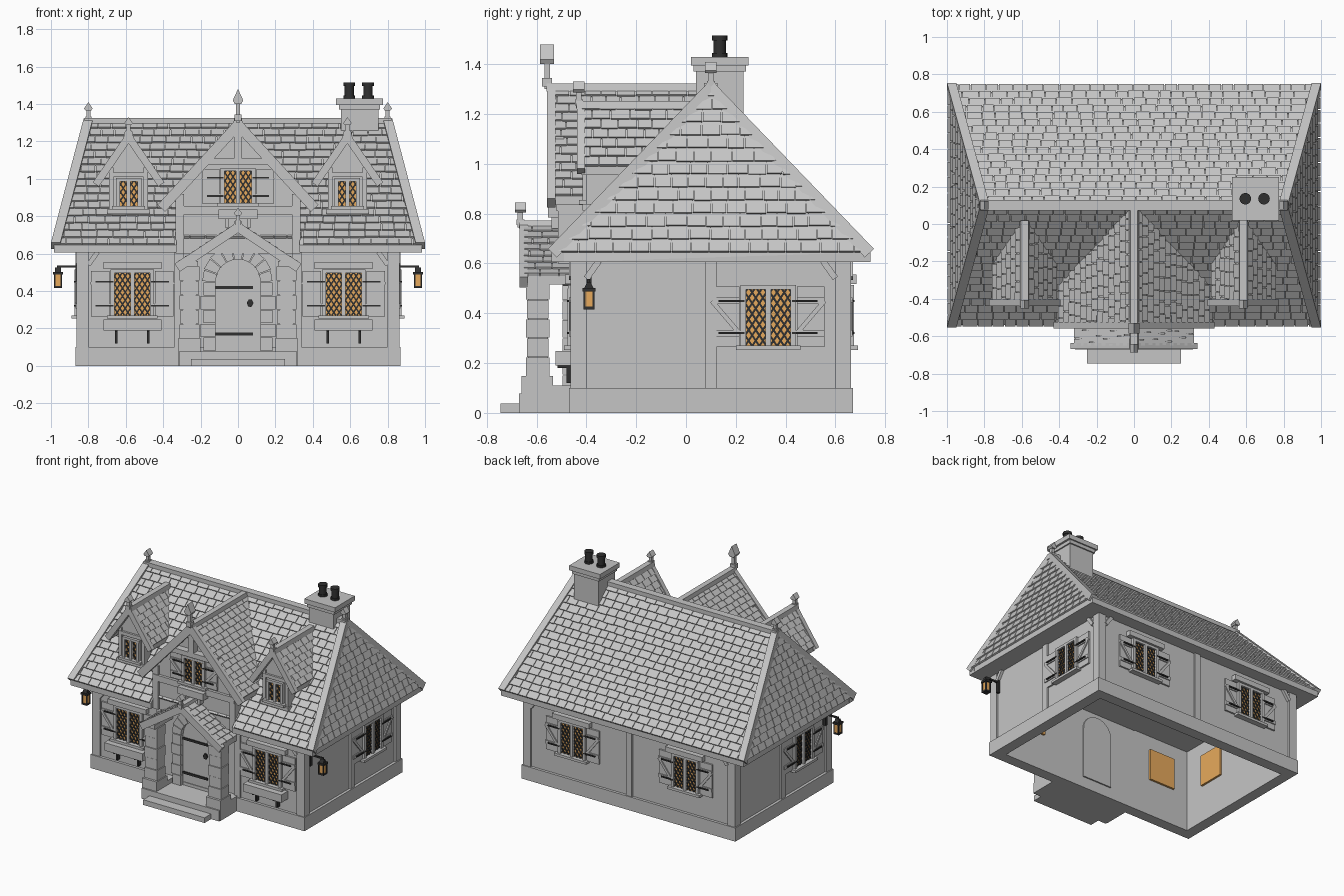
import bpy, bmesh, math, random
from mathutils import Matrix, Vector

random.seed(4)
if "Cube" in bpy.data.objects:
    bpy.data.objects.remove(bpy.data.objects["Cube"])

STONE, GLASS, IRON = 0, 1, 2
I = Matrix.Identity(4)


def material(name, rgb):
    m = bpy.data.materials.new(name)
    m.use_nodes = True
    m.diffuse_color = (*rgb, 1)
    m.node_tree.nodes["Principled BSDF"].inputs["Base Color"].default_value = (*rgb, 1)
    return m


MATS = [material("pale_grey", (0.56, 0.56, 0.56)),
        material("amber_glass", (0.82, 0.41, 0.11)),
        material("dark_iron", (0.03, 0.03, 0.03))]


class Part:
    """Collects prisms, boxes and beams into one named object."""

    def __init__(self, name, M=I):
        self.name, self.M, self.bm = name, M, bmesh.new()

    def prism(self, pts, y0, y1, mat=STONE, M=None):
        M = M or self.M
        a, b = [[self.bm.verts.new(M @ Vector((x, y, z))) for x, z in pts] for y in (y0, y1)]
        n = len(pts)
        faces = [a, b[::-1]] + [[a[i], b[i], b[(i + 1) % n], a[(i + 1) % n]] for i in range(n)]
        for f in faces:
            self.bm.faces.new(f).material_index = mat

    def box(self, x0, x1, y0, y1, z0, z1, mat=STONE, M=None):
        self.prism([(x0, z0), (x1, z0), (x1, z1), (x0, z1)], y0, y1, mat, M)

    def beam(self, p, q, w, y0, y1, mat=STONE):
        p, q = Vector(p), Vector(q)
        d = (q - p).normalized() * w / 2
        s = Vector((-d.y, d.x))
        self.prism([p - s, q - s, q + s, p + s], y0, y1, mat)

    def hull(self, pts):
        vs = [self.bm.verts.new(p) for p in pts]
        bmesh.ops.convex_hull(self.bm, input=vs)

    def fix(self):
        bmesh.ops.recalc_face_normals(self.bm, faces=self.bm.faces[:])

    def done(self, fix=True):
        if fix:
            self.fix()
        me = bpy.data.meshes.new(self.name)
        self.bm.to_mesh(me)
        self.bm.free()
        for m in MATS:
            me.materials.append(m)
        ob = bpy.data.objects.new(self.name, me)
        bpy.context.collection.objects.link(ob)
        return ob


def frame(origin, u, v):
    """Local x along u, local z along v, local -y out of the surface."""
    u, v = Vector(u).normalized(), Vector(v).normalized()
    M = Matrix((u, v.cross(u), v)).transposed().to_4x4()
    M.translation = origin
    return M


def shingles(name, M, poly, row=0.054, width=0.075, skip=lambda u, v: False):
    p = Part(name, M)
    us, vs = [q[0] for q in poly], [q[1] for q in poly]
    v, r = min(vs), 0
    while v < max(vs):
        u = min(us) - width * (0.5 if r % 2 else 0)
        while u < max(us):
            w = width * random.uniform(0.8, 1.2)
            if not skip(u + w / 2, v):
                T = M @ Matrix.Translation((u, 0, v)) @ Matrix.Rotation(-0.16, 4, 'X')
                drop = random.uniform(0, 0.005)
                p.box(0.002, w - 0.002, -0.012, 0.002, -drop if r else 0, row * 1.03, STONE, T)
            u += w
        v, r = v + row, r + 1
    p.fix()
    for (a, b), (c, d) in zip(poly, poly[1:] + poly[:1]):
        bmesh.ops.bisect_plane(p.bm, geom=p.bm.verts[:] + p.bm.edges[:] + p.bm.faces[:],
                               plane_co=M @ Vector((a, 0, b)),
                               plane_no=M.to_3x3() @ Vector((d - b, 0, a - c)), clear_outer=True)
    p.done(False)


def finial(name, x, y, z, h):
    p = Part(name, Matrix.Translation((x, y, z)))
    w = 0.017 + h * 0.07
    p.box(-0.011, 0.011, -0.011, 0.011, -0.02, h * 0.6)
    p.box(-w * 0.7, w * 0.7, -w * 0.7, w * 0.7, -0.01, h * 0.15)
    p.prism([(-w * 0.6, h * 0.5), (w * 0.6, h * 0.5), (w, h * 0.62), (0, h), (-w, h * 0.62)], -w, w)
    p.done()


def window(name, M, u, z0, z1, w, shutter=0, lintel=0, planter=False, deep=0.075):
    p = Part(name, M @ Matrix.Translation((u, 0, 0)))
    h, half = z1 - z0, w / 2
    p.box(-half, half, -0.006, deep, z0, z1, GLASS)
    # diamond leading in both casements
    pw, k = half - 0.012, 1.5
    for x0 in (-half + 0.006, 0.006):
        c = -k * pw
        while c < h:
            a, b = max(0, -c / k), min(pw, (h - c) / k)
            if b - a > 0.004:
                for f in (lambda t: x0 + t, lambda t: x0 + pw - t):
                    p.beam((f(a), z0 + k * a + c), (f(b), z0 + k * b + c), 0.008, -0.012, -0.005, IRON)
            c += 0.043
    for x in (-half, 0, half):
        p.box(x - 0.011, x + 0.011, -0.025, 0.01, z0, z1)
    p.box(-half - 0.011, half + 0.011, -0.024, 0.01, z1 - 0.004, z1 + 0.014)
    p.box(-half - 0.03, half + 0.03, -0.04, 0.01, z0 - 0.018, z0)
    if lintel:
        p.box(-lintel, lintel, -0.035, 0.01, z1 + 0.018, z1 + 0.055)
    for s in (-1, 1) if shutter else ():
        a, b = half + 0.016, half + 0.016 + shutter
        p.box(min(s * a, s * b), max(s * a, s * b), -0.012, 0.005, z0 - 0.005, z1 + 0.008)
        lo, hi = z0 + h * 0.22, z0 + h * 0.78
        p.beam((s * a, lo), (s * b, hi), 0.018, -0.02, -0.01)
        for z in (lo, hi):
            p.box(min(s * a, s * b), max(s * a, s * b), -0.019, -0.01, z - 0.013, z + 0.013)
            p.beam((s * (half - 0.005), z), (s * (a + shutter * 0.75), z), 0.009, -0.027, -0.017, IRON)
    if planter:
        p.box(-0.155, 0.155, -0.075, 0, z0 - 0.08, z0 - 0.022)
        for x in (-0.085, 0.085):
            p.box(x - 0.007, x + 0.007, -0.03, 0, z0 - 0.15, z0 - 0.08, IRON)
            p.box(x - 0.007, x + 0.007, -0.065, 0, z0 - 0.09, z0 - 0.075, IRON)
    p.done()


def gable_roof(name, cx, half, apex, eave, y0, y1, board):
    """Pitched roof running back from y0, with shingles, bargeboards and ridge."""
    p = Part(name, Matrix.Translation((cx, 0, 0)))
    t, rise = 0.035, apex - eave
    p.prism([(0, apex), (half, eave), (half, eave - t), (0, apex - t), (-half, eave - t), (-half, eave)], y0, y1)
    L = math.hypot(half, rise)
    for s in (-1, 1):
        p.beam((0, apex - board * 0.4), (s * (half + 0.01), eave - board * 0.5), board, y0 - 0.018, y0 + 0.015)
        M = frame((cx + s * half, 0, eave), (0, s, 0), (-s * half, 0, rise))
        a, b = sorted((s * y0, s * y1))
        shingles(name + "_shingles", M, [(a, 0), (b, 0), (b, L), (a, L)], 0.045, 0.07)
    p.prism([(-0.027, apex - 0.02), (0.027, apex - 0.02), (0.02, apex + 0.012), (-0.02, apex + 0.012)], y0 - 0.02, y1)
    p.done()


# Walls: front, left, back, right, each with local -y facing out
CY = 0.1
walls = {}
for name, ang, out, half in (("front", 0, 0.55, 0.85), ("left", 90, 0.85, 0.55),
                             ("back", 180, 0.55, 0.85), ("right", -90, 0.85, 0.55)):
    M = Matrix.Translation((0, CY, 0)) @ Matrix.Rotation(math.radians(ang), 4, 'Z') @ Matrix.Translation((0, -out, 0))
    walls[name] = M
    p = Part(name + "_wall", M)
    p.box(-half, half, 0, 0.06, 0.05, 0.63)
    p.box(-half - 0.02, half + 0.02, -0.02, 0.06, 0, 0.1)
    for s in (-1, 1):
        p.box(*sorted((s * (half - 0.05), s * (half + 0.013))), -0.013, 0.03, 0.1, 0.63)
        p.beam((s * (half - 0.05), 0.54), (s * (half - 0.1), 0.61), 0.025, -0.02, 0.01)
        if name == "front":
            p.box(*sorted((s * 0.29, s * 0.34)), -0.013, 0.01, 0.1, 0.63)
    if name != "front":
        p.box(-0.023, 0.023, -0.013, 0.01, 0.1, 0.63)
    p.done()

for s in (-1, 1):
    window("front_window", walls["front"], s * 0.565, 0.27, 0.5, 0.21, 0.1, 0.155, True)
    window("back_window", walls["back"], s * 0.46, 0.27, 0.5, 0.2, 0.1, 0.15)
for side, u in (("left", -0.49), ("right", 0.49)):
    window(side + "_window", walls[side], 0.23, 0.27, 0.5, 0.2, 0.11)
    # Wall lantern on its bracket
    p = Part(side + "_lantern", walls[side] @ Matrix.Translation((u, -0.112, 0)))
    p.box(-0.018, 0.018, -0.018, 0.018, 0.425, 0.49, GLASS)
    for a in (-0.018, 0.018):
        for b in (-0.018, 0.018):
            p.box(a - 0.004, a + 0.004, b - 0.004, b + 0.004, 0.42, 0.49, IRON)
    p.box(-0.022, 0.022, -0.022, 0.022, 0.415, 0.427, IRON)
    p.box(-0.026, 0.026, -0.026, 0.026, 0.488, 0.502, IRON)
    p.prism([(-0.018, 0.502), (0.018, 0.502), (0.007, 0.525), (-0.007, 0.525)], -0.016, 0.016, IRON)
    p.box(-0.005, 0.005, -0.005, 0.1, 0.525, 0.537, IRON)
    p.box(-0.01, 0.01, 0.092, 0.112, 0.45, 0.545, IRON)
    p.done()

# Main hipped roof
EZ, RZ, RUN = 0.645, 1.31, 0.64
L = math.hypot(RUN, RZ - EZ)
p = Part("main_roof")
p.hull([(s * x, y, z) for s in (-1, 1) for x, y, z in
        ((0.985, 0.74, 0.605), (0.985, 0.74, EZ), (0.985, -0.5, 0.605), (0.975, -0.5, 0.685), (0.815, CY, RZ))])
turn = Matrix.Rotation(math.pi / 2, 4, 'Z')
for a, b in ((0.33, 0.985), (-0.985, -0.33)):
    p.prism([(-0.54, 0.605), (-0.54, EZ), (-0.49, 0.696), (-0.49, 0.605)], a, b, STONE, turn)
p.box(-0.82, 0.82, CY - 0.027, CY + 0.027, 1.295, 1.325)
for s in (-1, 1):
    M = frame((0, CY - s * RUN, EZ), (s, 0, 0), (0, s * RUN, RZ - EZ))
    for e in (-1, 1):
        p.prism([(e * 0.95, 0), (e * 1.0, 0), (e * 0.825, L), (e * 0.775, L)], -0.02, 0.03, STONE, M)
    shingles("roof_slope_shingles", M, [(-0.98, 0), (0.98, 0), (0.81, L), (-0.81, L)],
             skip=lambda u, v, s=s: s > 0 and abs(u) < 0.33 and v < 0.05)
    E = frame((s * 0.985, CY, EZ), (0, s, 0), (-s * 0.17, 0, RZ - EZ))
    shingles("roof_end_shingles", E, [(-0.62, 0), (0.62, 0), (0, 0.66)])
    finial("ridge_finial", s * 0.8, CY, 1.32, 0.09)
p.done()

# Chimney and pots
p = Part("chimney")
p.box(0.55, 0.75, 0.04, 0.23, 0.95, 1.38)
p.box(0.54, 0.76, 0.03, 0.24, 1.37, 1.40)
p.box(0.525, 0.775, 0.02, 0.25, 1.395, 1.43)
p.done()
p = Part("chimney_pots")
for x in (0.595, 0.695):
    for r, z0, z1 in ((0.025, 1.42, 1.5), (0.031, 1.425, 1.445), (0.031, 1.495, 1.515)):
        bmesh.ops.create_cone(p.bm, cap_ends=True, segments=16, radius1=r, radius2=r, depth=z1 - z0,
                              matrix=Matrix.Translation((x, 0.135, (z0 + z1) / 2)))
for f in p.bm.faces:
    f.material_index = IRON
pots = p.done()
bpy.ops.object.select_all(action='DESELECT')
pots.select_set(True)
bpy.context.view_layer.objects.active = pots
bpy.ops.object.shade_smooth_by_angle()

# Central gable
gable_roof("central_gable_roof", 0, 0.4, 1.31, 0.87, -0.54, 0.09, 0.055)
finial("central_finial", 0, -0.558, 1.32, 0.16)
p = Part("central_gable_wall")
p.prism([(-0.33, 0.6), (0.33, 0.6), (0.33, 0.92), (0, 1.28), (-0.33, 0.92)], -0.5, 0)
p.box(-0.33, 0.33, -0.52, -0.49, 0.81, 0.855)
p.box(-0.2, 0.2, -0.55, -0.49, 1.075, 1.11)
p.box(-0.022, 0.022, -0.55, -0.49, 1.1, 1.28)
p.box(-0.105, 0.105, -0.555, -0.5, 0.785, 0.835)
for s in (-1, 1):
    p.box(*sorted((s * 0.29, s * 0.335)), -0.513, -0.45, 0.6, 0.92)
    p.box(*sorted((s * 0.05, s * 0.07)), -0.54, -0.5, 0.74, 0.79)
p.done()
window("gable_window", Matrix.Translation((0, -0.5, 0)), 0, 0.87, 1.045, 0.165, 0.09, 0, False, 0.02)

# Side dormers
for s in (-1, 1):
    x = s * 0.585
    gable_roof("dormer_roof", x, 0.165, 1.24, 0.99, -0.42, 0.02, 0.04)
    finial("dormer_finial", x, -0.43, 1.245, 0.085)
    p = Part("dormer_wall", Matrix.Translation((x, 0, 0)))
    p.prism([(-0.1, 0.75), (0.1, 0.75), (0.1, 1.06), (0, 1.21), (-0.1, 1.06)], -0.39, -0.05)
    for e in (-1, 1):
        p.box(*sorted((e * 0.08, e * 0.105)), -0.402, -0.37, 0.82, 1.06)
    p.box(-0.112, 0.112, -0.415, -0.37, 0.812, 0.838)
    p.box(-0.1, 0.1, -0.405, -0.38, 1.01, 1.035)
    p.done()
    window("dormer_window", Matrix.Translation((x, -0.39, 0)), 0, 0.855, 0.99, 0.115, 0, 0, False, 0.02)

# Arched door with iron fittings
p = Part("door")
arch = [(0.12 * math.cos(a * math.pi / 14), 0.45 + 0.12 * math.sin(a * math.pi / 14)) for a in range(15)]
p.prism([(-0.12, 0.08), (0.12, 0.08)] + arch, -0.465, -0.38)
for z in (0.17, 0.42):
    p.box(-0.12, 0.08, -0.473, -0.46, z - 0.008, z + 0.008, IRON)
p.prism([(0.065 + 0.018 * math.cos(a), 0.335 + 0.022 * math.sin(a)) for a in (0, 1, 2, 3, 4, 5)], -0.475, -0.46, IRON)
p.done()

# Stone door surround
p = Part("door_surround")
for i in range(9):
    a, b = math.pi * (i + 0.04) / 9, math.pi * (i + 0.96) / 9
    r = random.uniform(0.18, 0.2)
    p.prism([(q * math.cos(t), 0.45 + q * math.sin(t)) for q, t in ((0.12, a), (r, a), (r, b), (0.12, b))], -0.495, -0.44)
for s in (-1, 1):
    for i in range(5):
        p.box(*sorted((s * 0.12, s * (0.2 if i % 2 else 0.185))), -0.495, -0.44, 0.08 + i * 0.074, 0.151 + i * 0.074)
p.done()

# Porch: steps, stacked stone pillars and pitched roof
p = Part("porch_steps")
p.box(-0.25, 0.25, -0.745, -0.6, 0, 0.038)
p.box(-0.315, 0.315, -0.67, -0.44, 0, 0.078)
p.done()
p = Part("porch_pillars")
for s in (-1, 1):
    p.box(*sorted((s * 0.2, s * 0.318)), -0.66, -0.535, 0, 0.148)
    p.box(*sorted((s * 0.2, s * 0.318)), -0.535, -0.45, 0, 0.11)
    for i in range(5):
        g = 0.004 * (i % 2)
        p.box(*sorted((s * (0.207 + g), s * (0.312 - g))), -0.643 + g, -0.548 - g, 0.148 + i * 0.077, 0.222 + i * 0.077)
    p.box(*sorted((s * 0.225, s * 0.295)), -0.635, -0.555, 0.14, 0.54)
    p.box(*sorted((s * 0.215, s * 0.305)), -0.66, -0.45, 0.53, 0.56)
p.done()
gable_roof("porch_roof", 0, 0.315, 0.76, 0.55, -0.65, -0.47, 0.05)
finial("porch_finial", 0, -0.665, 0.765, 0.08)
